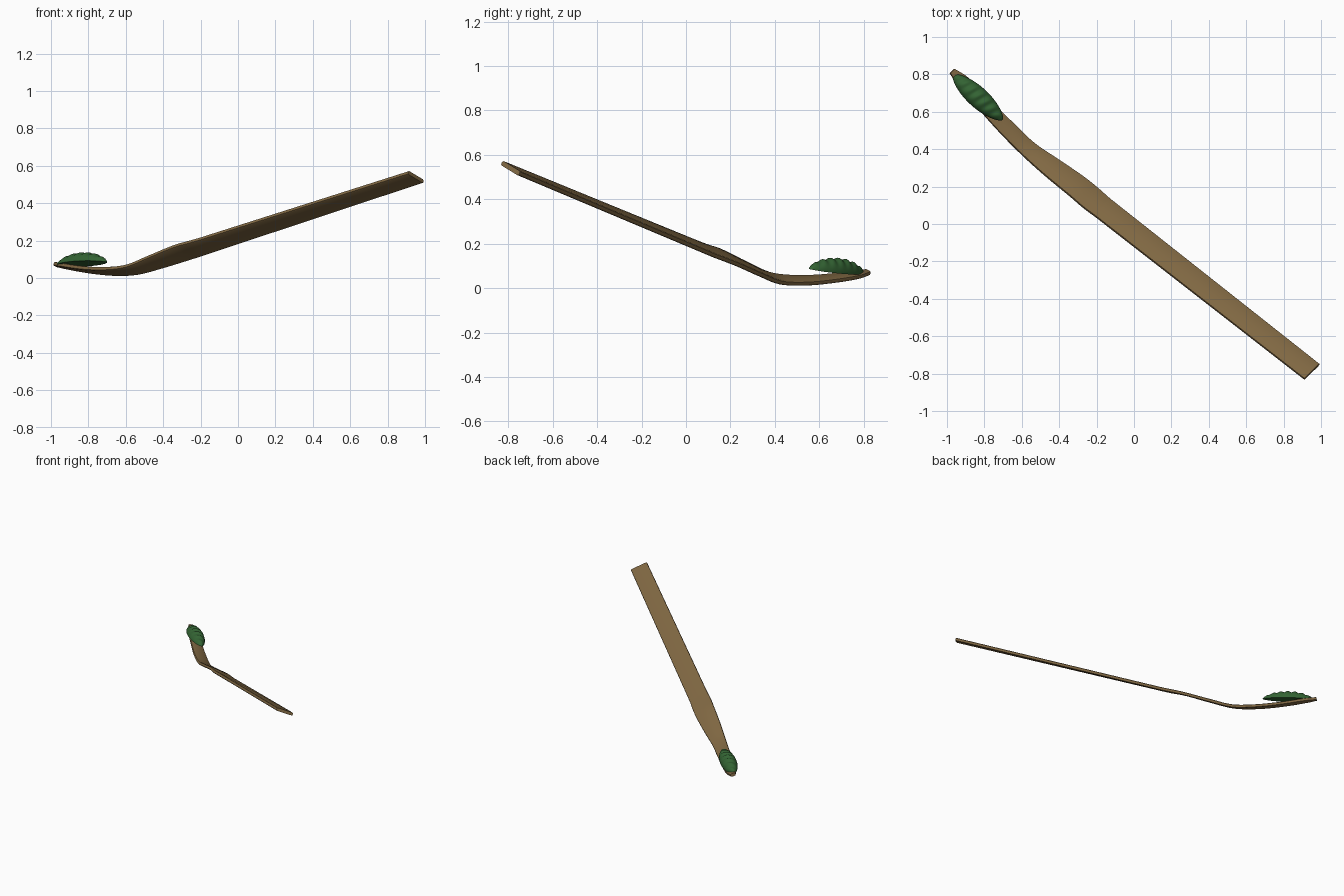
import bpy, math
from mathutils import Vector as V

if "Cube" in bpy.data.objects:
    bpy.data.objects.remove(bpy.data.objects["Cube"])


def material(name, rgb):
    m = bpy.data.materials.new(name)
    m.diffuse_color = (*rgb, 1)
    m.use_nodes = True
    m.node_tree.nodes["Principled BSDF"].inputs["Base Color"].default_value = m.diffuse_color
    return m


def build(name, verts, faces, mat, angle):
    me = bpy.data.meshes.new(name)
    me.from_pydata([tuple(v) for v in verts], [], faces)
    me.materials.append(mat)
    ob = bpy.data.objects.new(name, me)
    bpy.context.collection.objects.link(ob)
    bpy.ops.object.select_all(action='DESELECT')
    ob.select_set(True)
    bpy.context.view_layer.objects.active = ob
    bpy.ops.object.mode_set(mode='EDIT')
    bpy.ops.mesh.select_all(action='SELECT')
    bpy.ops.mesh.normals_make_consistent(inside=False)
    bpy.ops.object.mode_set(mode='OBJECT')
    bpy.ops.object.shade_smooth_by_angle(angle=math.radians(angle))
    return ob


wood = material("wood_brown", (0.22, 0.14, 0.056))
green = material("paste_green", (0.033, 0.125, 0.033))

# Spatula: front (high) edge and back (low) edge along the length, tip to handle end
edges = [
    ((-0.985, 0.805, 0.078), (-0.960, 0.830, 0.066)),
    ((-0.950, 0.752, 0.072), (-0.895, 0.790, 0.052)),
    ((-0.826, 0.608, 0.055), (-0.765, 0.660, 0.030)),
    ((-0.710, 0.480, 0.052), (-0.640, 0.535, 0.019)),
    ((-0.600, 0.370, 0.066), (-0.530, 0.430, 0.024)),
    ((-0.480, 0.262, 0.115), (-0.400, 0.342, 0.058)),
    ((-0.335, 0.142, 0.174), (-0.250, 0.238, 0.104)),
    ((-0.270, 0.086, 0.192), (-0.185, 0.185, 0.125)),
    ((-0.200, 0.034, 0.212), (-0.125, 0.132, 0.145)),
    ((0.910, -0.830, 0.565), (0.992, -0.750, 0.516)),
]


def smooth_line(pts, steps=5):
    # cubic interpolation with bounded tangents; the handle stays straight
    pts = [V(p) for p in pts]
    n = len(pts)
    dirs = []
    for i in range(n):
        a, b = pts[max(i - 1, 0)], pts[min(i + 1, n - 1)]
        d = V()
        if i > 0:
            d += (pts[i] - a).normalized()
        if i < n - 1:
            d += (b - pts[i]).normalized()
        dirs.append(d.normalized())
    out = []
    for i in range(n - 2):
        p, q = pts[i], pts[i + 1]
        L = (q - p).length
        for k in range(steps):
            t = k / steps
            out.append(p * (2*t**3 - 3*t**2 + 1) + dirs[i] * L * (t**3 - 2*t**2 + t)
                       + q * (3*t**2 - 2*t**3) + dirs[i + 1] * L * (t**3 - t**2))
    return out + pts[-2:]


front = smooth_line([e[0] for e in edges])
back = smooth_line([e[1] for e in edges])
half = 0.011
# rounded cross-section: (inset from edge, height)
side = [(0.008, -1), (0.002, -0.7), (0, 0), (0.002, 0.7), (0.008, 1)]
verts, faces = [], []
count = len(front)
for i in range(count):
    f, b = front[i], back[i]
    j, k = max(i - 1, 0), min(i + 1, count - 1)
    t = (front[k] + back[k] - front[j] - back[j]).normalized()
    w = (b - f).normalized()
    n = t.cross(w).normalized()
    verts += [f + w * s + n * h * half for s, h in side]
    verts += [b - w * s + n * h * half for s, h in reversed(side)]
m = 2 * len(side)
for i in range(count - 1):
    for j in range(m):
        a, b = i * m + j, i * m + (j + 1) % m
        faces.append((a, b, b + m, a + m))
faces += [tuple(range(m)), tuple(range((count - 1) * m, count * m))]
build("wooden_spatula", verts, faces, wood, 40)

# Ridged green mound filling the bent tip
centre = V((-0.835, 0.677, 0.077))
axis = V((-0.133, 0.121, -0.009))
axis_len = axis.length * 1.0
u = axis.normalized()
w = V((0.09, 0.085, -0.030))
w = (w - u * w.dot(u)).normalized()
n = w.cross(u).normalized()
if n.z < 0:
    n = -n
NU, NV = 56, 20
verts, faces = [], []
for i in range(NU + 1):
    s = -0.995 + 1.99 * i / NU
    r = (1 - s * s) ** 0.65
    for j in range(NV + 1):
        a = math.pi * j / NV
        ridge = 1 + 0.09 * math.sin(a) * math.cos(2 * math.pi * (s * 3.6 + 0.35 * math.cos(a)))
        verts.append(centre + u * s * axis_len
                     + w * 0.056 * r * math.cos(a)
                     + n * 0.056 * r * math.sin(a) * ridge)
row = NV + 1
for i in range(NU):
    for j in range(NV):
        a = i * row + j
        faces.append((a, a + 1, a + 1 + row, a + row))
    # flat underside
    faces.append((i * row, i * row + NV, (i + 1) * row + NV, (i + 1) * row))
faces += [tuple(range(row)), tuple(range(NU * row, NU * row + row))]
build("green_mound", verts, faces, green, 50)
